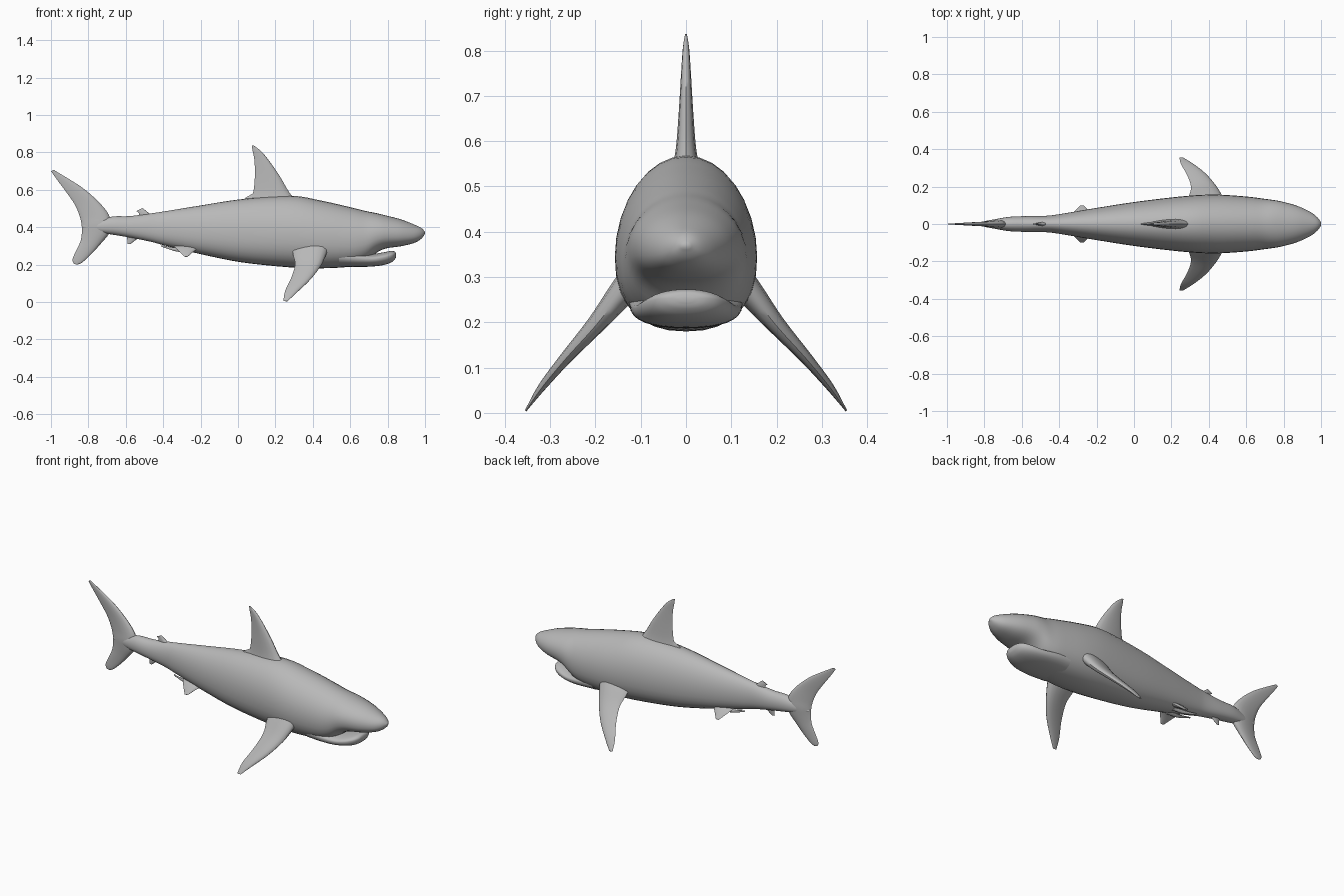
import bpy, bmesh, math
from mathutils import Vector

grey = bpy.data.materials.new("shark grey")
grey.diffuse_color = (0.48, 0.48, 0.48, 1)


def smooth_rows(rows, steps):
    """Catmull-Rom interpolation of equal-length number rows."""
    out = []
    for i in range(len(rows) - 1):
        a, b, c, d = (rows[max(0, min(len(rows) - 1, i + k))] for k in (-1, 0, 1, 2))
        for s in range(steps):
            t = s / steps
            out.append([0.5 * (2 * q + (r - p) * t + (2 * p - 5 * q + 4 * r - u) * t * t
                               + (3 * q - p - 3 * r + u) * t ** 3)
                        for p, q, r, u in zip(a, b, c, d)])
    out.append(list(rows[-1]))
    return out


def loft(name, rings, mirror=False):
    bm = bmesh.new()
    loops = [[bm.verts.new(p) for p in ring] for ring in rings]
    n = len(loops[0])
    for a, b in zip(loops, loops[1:]):
        for i in range(n):
            j = (i + 1) % n
            bm.faces.new((a[i], a[j], b[j], b[i]))
    bm.faces.new(loops[0])
    bm.faces.new(loops[-1])
    bmesh.ops.recalc_face_normals(bm, faces=bm.faces)
    mesh = bpy.data.meshes.new(name)
    bm.to_mesh(mesh)
    bm.free()
    mesh.materials.append(grey)
    ob = bpy.data.objects.new(name, mesh)
    bpy.context.collection.objects.link(ob)
    bpy.ops.object.select_all(action='DESELECT')
    bpy.context.view_layer.objects.active = ob
    ob.select_set(True)
    bpy.ops.object.shade_smooth_by_angle(angle=math.radians(50))
    if mirror:
        m = ob.modifiers.new("mirror", 'MIRROR')
        m.use_axis = (False, True, False)
        m.use_mirror_merge = False
    return ob


def hull(name, rows, steps=4, n=32, waist=0.45):
    """Rows: x, top z, bottom z, half width."""
    rings = []
    for x, top, bot, w in smooth_rows(rows, steps):
        zc = bot + waist * (top - bot)
        ring = []
        for i in range(n):
            a = 2 * math.pi * i / n
            c, s = math.cos(a), math.sin(a)
            e = 1.0 if s > 0 else 0.85
            h = (top - zc) if s > 0 else (zc - bot)
            ring.append((x, w * math.copysign(abs(c) ** e, c),
                         zc + h * math.copysign(abs(s) ** e, s)))
        rings.append(ring)
    return loft(name, rings)


def fin(name, rows, normal=(0, 1, 0), mirror=False, steps=4, n=16):
    """Rows: leading point, trailing point, half thickness."""
    normal = Vector(normal).normalized()
    rings = []
    for r in smooth_rows([(*a, *b, t) for a, b, t in rows], steps):
        lead, trail, t = Vector(r[:3]), Vector(r[3:6]), r[6]
        ring = []
        for i in range(n):
            a = 2 * math.pi * i / n
            u = (1 - math.cos(a)) / 2
            ring.append(lead.lerp(trail, u) + normal * t * 1.3 * math.sin(a) * (1 - 0.6 * u))
        rings.append(ring)
    return loft(name, rings, mirror)


def flat_fin(name, rows):
    """Upright centre-line fin. Rows: lead x, z, trail x, z, half thickness."""
    return fin(name, [((a, 0, b), (c, 0, d), t) for a, b, c, d, t in rows])


# body with snout and upper jaw
hull("body", [
    (-0.83, 0.412, 0.398, 0.008), (-0.76, 0.435, 0.375, 0.022),
    (-0.67, 0.457, 0.36, 0.038), (-0.58, 0.459, 0.345, 0.042),
    (-0.47, 0.473, 0.323, 0.044), (-0.39, 0.485, 0.302, 0.054),
    (-0.20, 0.516, 0.256, 0.086), (0.02, 0.55, 0.212, 0.12),
    (0.28, 0.568, 0.185, 0.15), (0.44, 0.543, 0.18, 0.157),
    (0.60, 0.507, 0.189, 0.147), (0.68, 0.487, 0.215, 0.137),
    (0.74, 0.475, 0.263, 0.129), (0.79, 0.463, 0.286, 0.12),
    (0.87, 0.442, 0.298, 0.098), (0.94, 0.415, 0.315, 0.066),
    (0.98, 0.396, 0.338, 0.036), (1.0, 0.375, 0.365, 0.008)])

# lower jaw
hull("lower_jaw", [
    (0.54, 0.29, 0.187, 0.125), (0.64, 0.268, 0.187, 0.123),
    (0.72, 0.258, 0.19, 0.113), (0.78, 0.266, 0.198, 0.098),
    (0.82, 0.273, 0.212, 0.076), (0.84, 0.268, 0.23, 0.048),
    (0.846, 0.255, 0.245, 0.015)], waist=0.6)

# dorsal fins and anal fin
flat_fin("dorsal_fin", [
    (0.33, 0.52, 0.05, 0.52, 0.035), (0.275, 0.585, 0.08, 0.58, 0.023),
    (0.225, 0.67, 0.09, 0.67, 0.016), (0.17, 0.75, 0.088, 0.755, 0.011),
    (0.125, 0.805, 0.078, 0.81, 0.007), (0.085, 0.836, 0.074, 0.836, 0.002)])
flat_fin("dorsal_fin_rear_lobe", [
    (0.16, 0.54, 0.05, 0.54, 0.016), (0.14, 0.56, 0.036, 0.553, 0.009),
    (0.12, 0.585, 0.08, 0.58, 0.004)])
flat_fin("second_dorsal_fin", [
    (-0.45, 0.455, -0.535, 0.445, 0.012), (-0.485, 0.482, -0.53, 0.474, 0.008),
    (-0.51, 0.502, -0.545, 0.486, 0.002)])
flat_fin("anal_fin", [
    (-0.51, 0.355, -0.595, 0.365, 0.012), (-0.545, 0.333, -0.592, 0.333, 0.007),
    (-0.575, 0.309, -0.592, 0.311, 0.002)])

# tail fin, lower tip to upper tip
flat_fin("tail_fin", [
    (-0.862, 0.2, -0.878, 0.205, 0.002), (-0.835, 0.21, -0.885, 0.228, 0.005),
    (-0.785, 0.255, -0.865, 0.275, 0.009), (-0.735, 0.31, -0.842, 0.325, 0.015),
    (-0.69, 0.365, -0.835, 0.37, 0.022), (-0.68, 0.41, -0.836, 0.41, 0.025),
    (-0.69, 0.465, -0.845, 0.455, 0.02), (-0.74, 0.53, -0.872, 0.52, 0.014),
    (-0.82, 0.602, -0.92, 0.59, 0.01), (-0.90, 0.655, -0.965, 0.65, 0.006),
    (-0.985, 0.706, -1.0, 0.70, 0.002)])

# paired pectoral fins
fin("pectoral_fins", [
    ((0.50, 0.09, 0.33), (0.29, 0.09, 0.33), 0.036),
    ((0.475, 0.145, 0.262), (0.293, 0.145, 0.26), 0.03),
    ((0.442, 0.20, 0.192), (0.305, 0.198, 0.20), 0.021),
    ((0.387, 0.265, 0.12), (0.284, 0.262, 0.128), 0.014),
    ((0.32, 0.318, 0.056), (0.252, 0.318, 0.06), 0.009),
    ((0.265, 0.354, 0.004), (0.243, 0.354, 0.006), 0.002)],
    normal=(0, 0.76, 0.65), mirror=True)

# paired pelvic fins
fin("pelvic_fins", [
    ((-0.20, 0.03, 0.295), (-0.35, 0.025, 0.305), 0.014),
    ((-0.235, 0.065, 0.272), (-0.325, 0.06, 0.28), 0.009),
    ((-0.268, 0.098, 0.243), (-0.288, 0.098, 0.243), 0.002)],
    normal=(0, 0.6, 0.8), mirror=True)

# paired claspers trailing behind the pelvic fins
fin("claspers", [
    ((-0.25, 0.034, 0.275), (-0.25, 0.01, 0.275), 0.012),
    ((-0.33, 0.032, 0.28), (-0.33, 0.014, 0.28), 0.01),
    ((-0.41, 0.027, 0.30), (-0.41, 0.022, 0.30), 0.004)],
    normal=(0, 0, 1), mirror=True)
